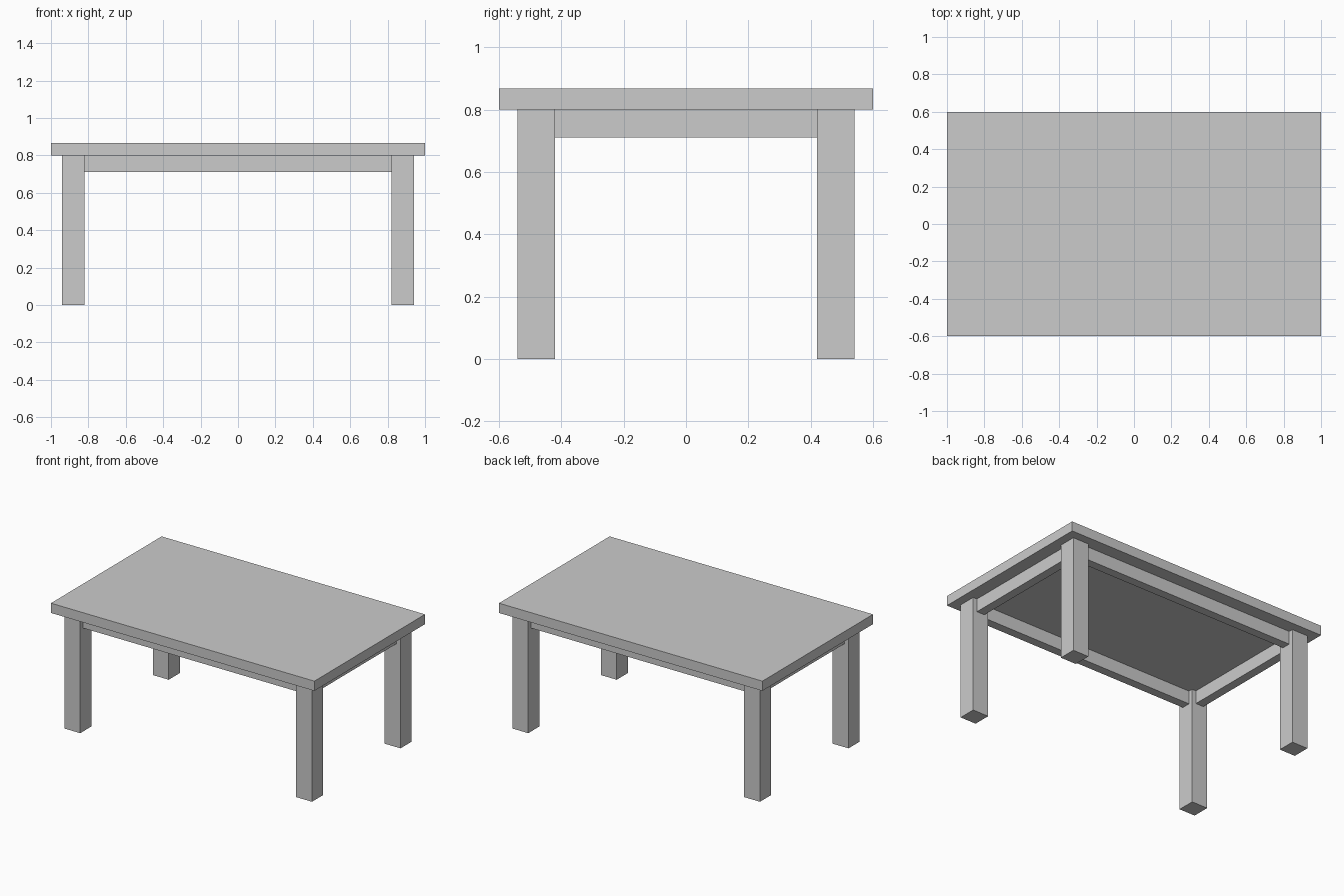
import bpy

if "Cube" in bpy.data.objects:
    bpy.data.objects.remove(bpy.data.objects["Cube"])

grey = bpy.data.materials.new("plain grey")
grey.diffuse_color = (0.6, 0.6, 0.6, 1)
grey.use_nodes = True
grey.node_tree.nodes["Principled BSDF"].inputs["Base Color"].default_value = grey.diffuse_color


def box(name, x, y, z):
    """Box spanning the given (min, max) ranges."""
    bpy.ops.mesh.primitive_cube_add(size=1, location=[sum(r) / 2 for r in (x, y, z)])
    ob = bpy.context.object
    ob.name = name
    ob.scale = [r[1] - r[0] for r in (x, y, z)]
    bpy.ops.object.transform_apply(location=False, rotation=False, scale=True)
    ob.data.materials.append(grey)
    return ob


TOP_Z, LEG_H, RAIL_Z = 0.867, 0.80, 0.71
LEG_X, LEG_Y = 0.88, 0.48      # leg centres
LEG, RAIL = 0.06, 0.03         # half thicknesses

# table top
box("table_top", (-1, 1), (-0.6, 0.6), (LEG_H, TOP_Z))

# four square legs
for sx, side in ((-1, "left"), (1, "right")):
    for sy, end in ((-1, "front"), (1, "back")):
        cx, cy = sx * LEG_X, sy * LEG_Y
        box(f"{end}_{side}_leg", (cx - LEG, cx + LEG), (cy - LEG, cy + LEG), (0, LEG_H))

# rails between the legs, centred on the leg thickness
rx, ry = LEG_X - LEG, LEG_Y - LEG
for s, long_name, short_name in ((-1, "front_rail", "left_rail"), (1, "back_rail", "right_rail")):
    box(long_name, (-rx, rx), (s * LEG_Y - RAIL, s * LEG_Y + RAIL), (RAIL_Z, LEG_H))
    box(short_name, (s * LEG_X - RAIL, s * LEG_X + RAIL), (-ry, ry), (RAIL_Z, LEG_H))
